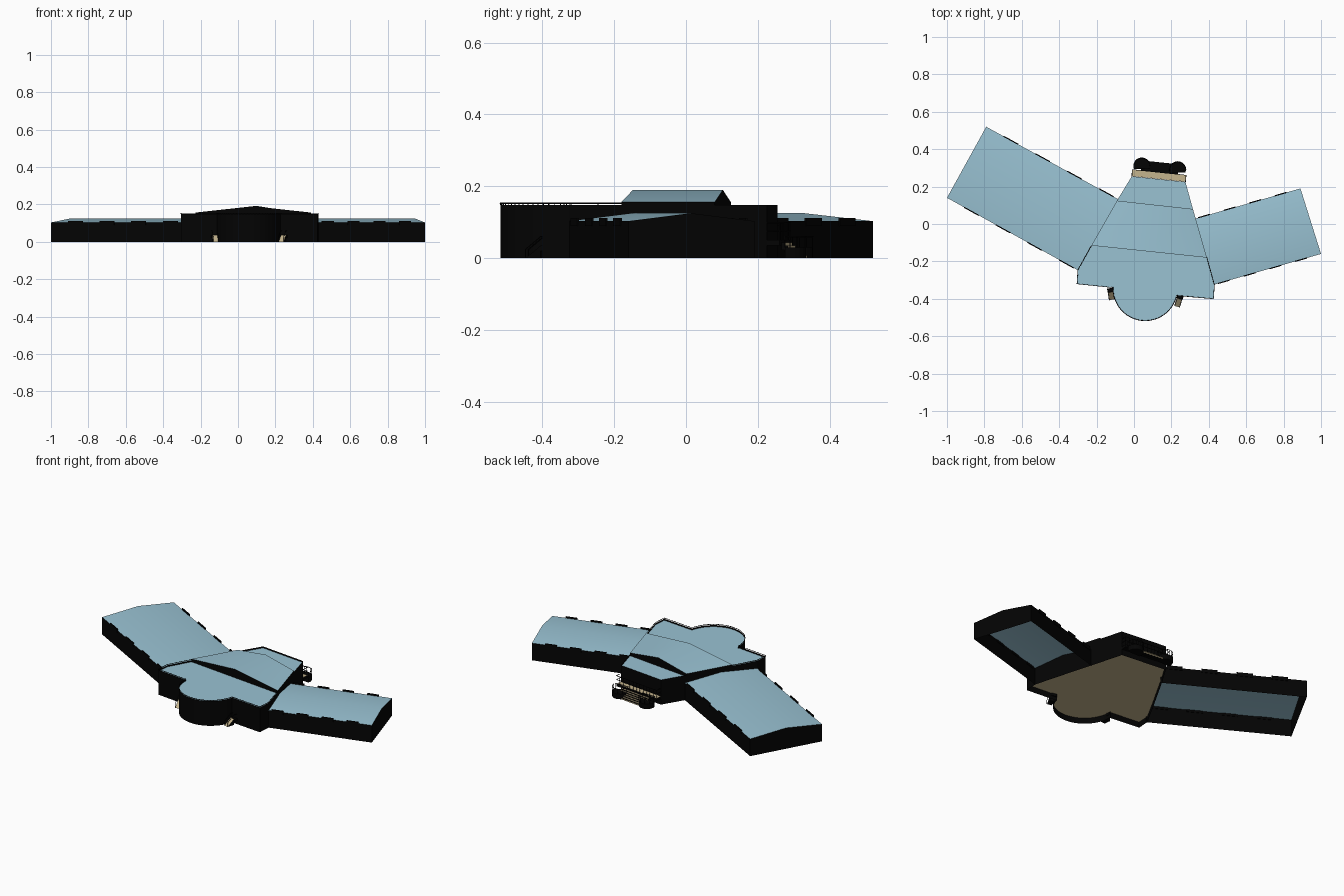
import bpy, bmesh, math
from mathutils import Vector

cube = bpy.data.objects.get("Cube")
if cube:
    bpy.data.objects.remove(cube)


def material(name, rgb):
    m = bpy.data.materials.new(name)
    m.use_nodes = True
    m.diffuse_color = (*rgb, 1)
    m.node_tree.nodes["Principled BSDF"].inputs["Base Color"].default_value = (*rgb, 1)
    return m


BLUE = material("pale_blue_roof", (0.32, 0.54, 0.65))
BLACK = material("black_wall", (0.001, 0.001, 0.001))
TAN = material("tan_stone", (0.56, 0.46, 0.27))


def mesh(name, verts, faces, mats, rule=None, smooth=False):
    me = bpy.data.meshes.new(name)
    me.from_pydata([tuple(v) for v in verts], [], faces)
    for m in mats:
        me.materials.append(m)
    bm = bmesh.new()
    bm.from_mesh(me)
    bmesh.ops.recalc_face_normals(bm, faces=bm.faces)
    bm.normal_update()
    for f in bm.faces:
        f.smooth = smooth
        if rule:
            f.material_index = rule(f)
    bm.to_mesh(me)
    bm.free()
    ob = bpy.data.objects.new(name, me)
    bpy.context.collection.objects.link(ob)


def prism(name, outline, z0, z1, mats, rule=None, capped=True):
    n = len(outline)
    verts = [(*p, z) for z in (z0, z1) for p in outline]
    faces = [(i, (i + 1) % n, n + (i + 1) % n, n + i) for i in range(n)]
    if capped:
        faces += [list(range(n)), list(range(n, 2 * n))]
    mesh(name, verts, faces, mats, rule)


def bar(name, p, q, width, z0, z1, mats, rule=None):
    d = (q - p).normalized()
    s = Vector((-d.y, d.x)) * width / 2
    prism(name, [p + s, q + s, q - s, p - s], z0, z1, mats, rule)


def rail(name, points, radius):
    cu = bpy.data.curves.new(name, "CURVE")
    cu.dimensions = "3D"
    cu.bevel_depth = radius
    cu.bevel_resolution = 0
    sp = cu.splines.new("POLY")
    sp.points.add(len(points) - 1)
    for pt, co in zip(sp.points, points):
        pt.co = (*co, 1)
    cu.materials.append(BLACK)
    ob = bpy.data.objects.new(name, cu)
    bpy.context.collection.objects.link(ob)


def top_only(f):
    return 1 if f.normal.z > 0.5 else 0


# Wings: open-bottomed walls, shallow gabled roof, raised panels on the eaves
EAVE, RIDGE = 0.103, 0.125


def wing(side, outer_back, outer_front, inner_front, inner_back):
    ob, of, nf, nb = map(Vector, (outer_back, outer_front, inner_front, inner_back))
    om, nm = (ob + of) / 2, (nf + nb) / 2
    ring = [nb, ob, om, of, nf]
    verts = [(*p, 0) for p in ring]
    verts += [(*p, RIDGE if p is om else EAVE) for p in ring]
    mesh(side + "_wing_walls", verts,
         [(i, i + 1, i + 6, i + 5) for i in range(4)], [BLACK])
    mesh(side + "_wing_roof", verts[5:] + [(*nm, RIDGE)],
         [(0, 1, 2, 5), (5, 2, 3, 4)], [BLUE], smooth=True)
    for edge, (p, q) in (("front", (of, nf)), ("back", (ob, nb))):
        for i in range(4):
            t = 0.13 + 0.24 * i
            bar(f"{side}_{edge}_eave_panel_{i + 1}", p.lerp(q, t),
                p.lerp(q, t + 0.11), 0.006, 0.09, 0.112, [BLACK])


wing("right", (-0.79, 0.52), (-1.0, 0.14), (-0.295, -0.25), (-0.08, 0.13))
wing("left", (0.89, 0.19), (1.0, -0.16), (0.425, -0.325), (0.32, 0.027))

# Central hall with a rounded bay at the front: open shell, raised floor, sunken roof
FLOOR, ROOF, WALL = 0.035, 0.139, 0.148
centre, radius = Vector((0.06, -0.345)), 0.172
bay = []
for i in range(33):
    a = math.radians(176 + i * 172 / 32)
    bay.append(centre + radius * Vector((math.cos(a), math.sin(a))))
front_right = [Vector(p) for p in ((-0.228, -0.115), (-0.30, -0.245), (-0.305, -0.32))]
front_left = [Vector(p) for p in ((0.425, -0.40), (0.43, -0.325), (0.39, -0.18))]
front = front_right + [Vector((-0.113, -0.34))] + bay + [Vector((0.235, -0.383))] + front_left
rear = [Vector(p) for p in ((0.315, 0.08), (0.275, 0.225), (-0.012, 0.255), (-0.091, 0.125))]
hall = front + rear

prism("hall_walls", hall, 0, WALL, [BLACK], capped=False)
for name, z, mat in (("hall_floor", FLOOR, TAN), ("hall_flat_roof", ROOF, BLUE)):
    mesh(name, [(*p, z) for p in hall], [list(range(len(hall)))], [mat])

# Thin rail and posts around the front roof edge
rail("roof_rail", [(*p, 0.153) for p in front], 0.0018)
for i, p in enumerate(front[1:-1]):
    rail(f"roof_rail_post_{i + 1}", [(*p, WALL), (*p, 0.153)], 0.0012)

# Raised gabled roof across the middle of the hall
corners = (front[0], front[-1], rear[0], rear[3])
base = [(*p, ROOF) for p in corners]
eaves = [(*p, 0.156) for p in corners]
ridge = [(*((corners[0] + corners[1]) / 2), 0.19), (*((corners[2] + corners[3]) / 2), 0.19)]
mesh("raised_roof_walls", base + eaves + ridge,
     [(0, 1, 5, 8, 4), (2, 3, 7, 9, 6), (1, 2, 6, 5), (3, 0, 4, 7)], [BLACK])
mesh("raised_roof", eaves + ridge, [(0, 4, 5, 3), (4, 1, 2, 5)], [BLUE], smooth=True)

# Rear terrace, laid out along the back wall
start, end = rear[2], rear[1]
along = (end - start).normalized()
out = Vector((-along.y, along.x))
length = (end - start).length


def rear_point(u, v):
    return start + along * u + out * v


def rear_block(name, u0, u1, v0, v1, z0, z1, mats, rule=None):
    pts = [rear_point(*c) for c in ((u0, v0), (u1, v0), (u1, v1), (u0, v1))]
    prism(name, pts, z0, z1, mats, rule)


rear_block("terrace", 0, length, 0.001, 0.036, 0.035, 0.05, [BLACK, TAN], top_only)


# Stairs with black treads and sides and tan risers
def riser(f):
    return 1 if f.normal.xy.dot(out) > 0.5 else 0


steps = 6
for i in range(steps):
    v = 0.036 + 0.009 * i
    z = 0.05 * (steps - i) / (steps + 1)
    rear_block(f"stair_{i + 1}", 0.045, length - 0.045, v, v + 0.009,
               max(0, z - 0.02), z, [BLACK, TAN], riser)

# Rounded stair ends with curved handrails
for name, u in (("right", 0.048), ("left", length - 0.048)):
    c = rear_point(u, 0.06)
    circle = [c + 0.044 * Vector((math.cos(k * math.pi / 10), math.sin(k * math.pi / 10)))
              for k in range(20)]
    outer = [p for p in circle if (p - start).dot(out) > 0.038]
    prism(name + "_stair_end", outer, 0, 0.03, [BLACK])
    for k, p in enumerate(outer[::2]):
        rail(f"{name}_stair_rail_post_{k + 1}", [(*p, 0.03), (*p, 0.06)], 0.0015)
    rail(name + "_stair_rail", [(*p, 0.06) for p in outer], 0.002)

# Terrace balustrade
path = [rear_point(*c) for c in ((0, 0), (0, 0.036), (length, 0.036), (length, 0))]
for z in (0.075, 0.098):
    rail("terrace_rail", [(*p, z) for p in path], 0.002)
for i in range(13):
    p = rear_point(length * i / 12, 0.036)
    rail(f"terrace_baluster_{i + 1}", [(*p, 0.05), (*p, 0.098)], 0.0015)

# Front side entrances: dark porch and a small sloping ramp with black sides
for name, p, q in (("right", (-0.127, -0.343), (-0.119, -0.405)),
                   ("left", (0.25, -0.378), (0.23, -0.442))):
    p, q = Vector(p), Vector(q)
    mid = p.lerp(q, 0.35)
    bar(name + "_landing", p, mid, 0.034, 0.02, 0.035, [BLACK])
    d = (q - mid).normalized()
    s = Vector((-d.y, d.x)) * 0.014
    mesh(name + "_ramp",
         [(*(mid + s), 0), (*(mid - s), 0), (*(q + s), 0), (*(q - s), 0),
          (*(mid + s), 0.035), (*(mid - s), 0.035)],
         [(0, 1, 3, 2), (0, 1, 5, 4), (4, 5, 3, 2), (0, 4, 2), (1, 5, 3)],
         [BLACK, TAN], top_only)
    for k, side in enumerate((s, -s)):
        rail(f"{name}_ramp_rail_{k + 1}",
             [(*(p + side), 0.06), (*(mid + side), 0.06), (*(q + side), 0.025),
              (*(q + side), 0)], 0.0015)
